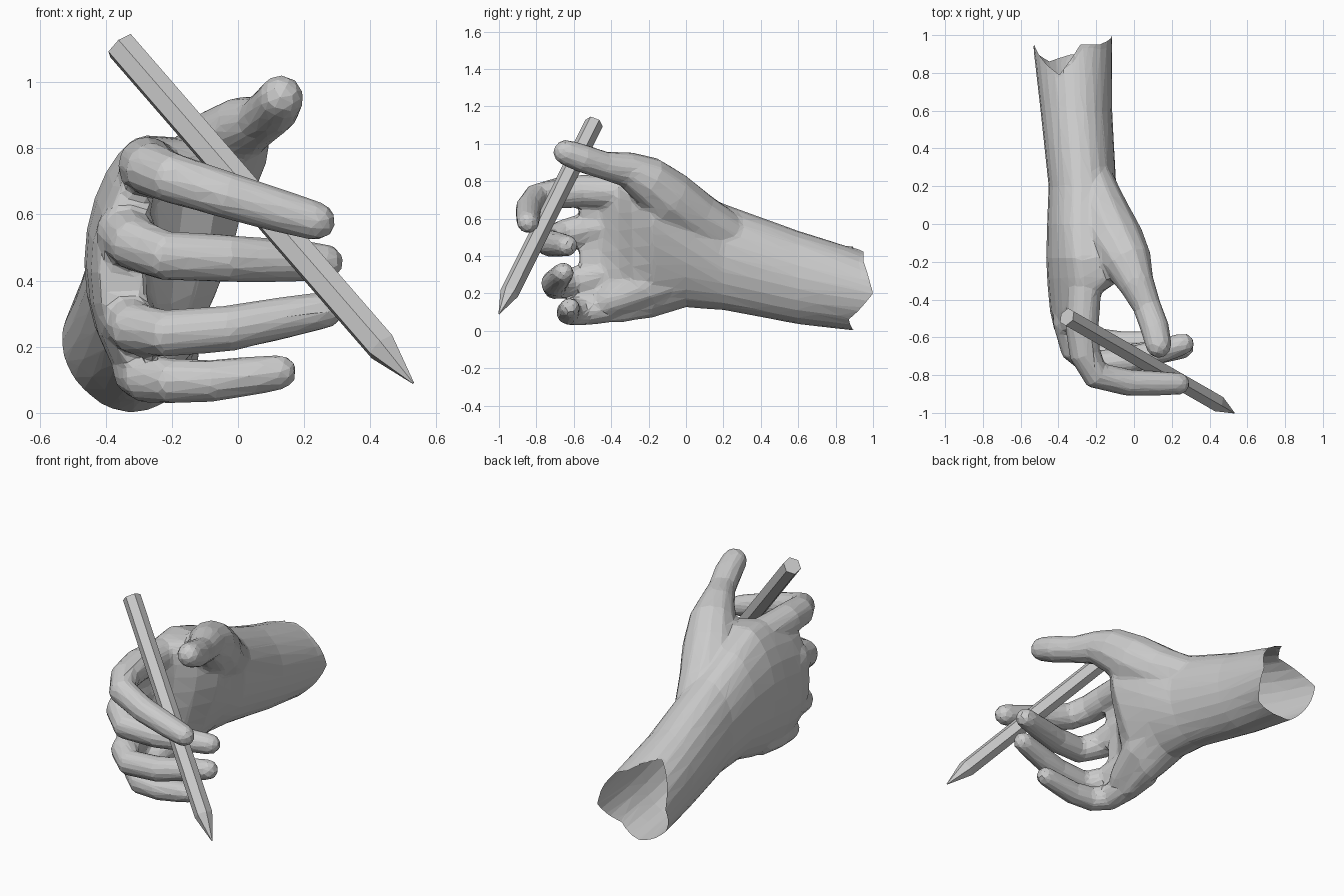
import bpy, bmesh, math
from mathutils import Vector

if "Cube" in bpy.data.objects:
    bpy.data.objects.remove(bpy.data.objects["Cube"])


def loft(bm, rings):
    """Skin a list of equal rings of points into a closed solid."""
    vs = [[bm.verts.new(p) for p in r] for r in rings]
    n = len(vs[0])
    faces = [bm.faces.new(vs[0]), bm.faces.new(vs[-1])]
    for a, b in zip(vs, vs[1:]):
        for i in range(n):
            j = (i + 1) % n
            faces.append(bm.faces.new((a[i], a[j], b[j], b[i])))
    bmesh.ops.recalc_face_normals(bm, faces=faces)


def tube(bm, pts, n=12, round_tip=True, turn=0.0, fat=1.0):
    """Tapering tube along (x, y, z, radius) points."""
    P = [Vector(p[:3]) for p in pts]
    R = [p[3] * fat for p in pts]
    if round_tip:
        d, e, r = (P[-1] - P[-2]).normalized(), P[-1], R[-1]
        for step, k in ((0.5, 0.87), (0.85, 0.53), (0.98, 0.2)):
            P.append(e + d * r * step)
            R.append(r * k)
    rings = []
    for i, p in enumerate(P):
        a, b = P[max(i - 1, 0)], P[min(i + 1, len(P) - 1)]
        t = ((p - a).normalized() + (b - p).normalized()).normalized()
        u = t.cross(Vector((0, 0, 1))).normalized()
        v = u.cross(t)
        angles = [turn + k * math.tau / n for k in range(n)]
        rings.append([p + R[i] * (u * math.cos(a) + v * math.sin(a)) for a in angles])
    loft(bm, rings)


def make(name, bm):
    me = bpy.data.meshes.new(name)
    bm.to_mesh(me)
    bm.free()
    ob = bpy.data.objects.new(name, me)
    bpy.context.collection.objects.link(ob)
    return ob


def baked(ob):
    """Mesh of the object with its modifiers applied."""
    dg = bpy.context.evaluated_depsgraph_get()
    return bpy.data.meshes.new_from_object(ob.evaluated_get(dg))


bm = bmesh.new()

# forearm, wrist and palm: y, cx, cz, rx, rz, bow of the back, thumb-side bulge
sections = [
    (1.10, -.325, .20, .21, .215, 0, 0), (.95, -.325, .21, .21, .215, 0, 0),
    (.60, -.305, .285, .19, .25, 0, 0), (.20, -.28, .395, .172, .285, 0, .02),
    (.00, -.285, .45, .165, .325, .01, .12), (-.18, -.280, .455, .13, .385, .055, .25),
    (-.29, -.275, .445, .11, .39, .075, .19), (-.36, -.275, .43, .10, .39, .08, .09),
    (-.46, -.275, .425, .085, .375, .085, .01), (-.57, -.26, .425, .07, .355, .09, 0)]
rings = []
for y, cx, cz, rx, rz, bow, bulge in sections:
    ring = []
    for k in range(24):
        a = k * math.tau / 24
        c, s = math.cos(a), math.sin(a)
        x = cx + rx * c - bow * (1 - s * s)
        if c > 0:
            x += bulge * c ** 0.6 * (0.7 + 0.55 * s)
        ring.append((x, y, cz + rz * s))
    rings.append(ring)
loft(bm, rings)

# thumb with its base
tube(bm, [(-.27, .36, .44, .10), (-.17, .06, .60, .145), (-.095, -.10, .715, .155),
          (-.03, -.21, .81, .13), (.015, -.32, .865, .095), (.07, -.44, .885, .075),
          (.11, -.55, .92, .077), (.13, -.64, .953, .070)])
# heel of the palm on the little-finger side
tube(bm, [(-.27, .2, .35, .10), (-.24, -.05, .29, .12), (-.24, -.2, .24, .12),
          (-.27, -.4, .16, .09)])

# four curled fingers
fingers = [
    [(-.26, -.30, .735, .088), (-.275, -.55, .748, .085), (-.26, -.69, .735, .080),
     (-.20, -.80, .71, .075), (-.03, -.84, .658, .069), (.13, -.845, .61, .064),
     (.235, -.845, .58, .058)],
    [(-.33, -.30, .56, .088), (-.34, -.52, .545, .088), (-.31, -.66, .51, .080),
     (-.22, -.74, .475, .073), (-.03, -.725, .467, .070), (.15, -.67, .46, .062),
     (.26, -.635, .455, .056)],
    [(-.335, -.28, .33, .088), (-.335, -.48, .29, .085), (-.31, -.62, .255, .077),
     (-.22, -.70, .24, .070), (-.03, -.705, .255, .068), (.15, -.675, .29, .061),
     (.26, -.655, .31, .055)],
    [(-.295, -.25, .15, .085), (-.295, -.42, .125, .080), (-.275, -.55, .103, .072),
     (-.205, -.615, .097, .067), (-.08, -.63, .097, .062), (.05, -.625, .113, .057),
     (.125, -.62, .123, .052)]]
for f in fingers:
    tube(bm, f, fat=1.04)

# fuse all the flesh into one skin
hand = make("hand", bm)
m = hand.modifiers.new("fuse", 'REMESH')
m.mode = 'VOXEL'
m.voxel_size = 0.012
m = hand.modifiers.new("soften", 'SMOOTH')
m.factor = 0.5
m.iterations = 8

# ragged open end of the forearm: (angle, y) around the arm
jag = [(0, 1.0), (50, .95), (80, .95), (105, .79), (165, .95), (230, .86),
       (270, .90), (315, .87), (360, 1.0)]


def limit(co):
    a = math.degrees(math.atan2(co.z - .2, co.x + .325)) % 360
    for (a0, y0), (a1, y1) in zip(jag, jag[1:]):
        if a <= a1:
            return y0 + (y1 - y0) * (a - a0) / (a1 - a0)
    return 1.0


skin = baked(hand)
hand.modifiers.clear()
bm = bmesh.new()
bm.from_mesh(skin)
bmesh.ops.delete(bm, geom=[v for v in bm.verts if v.co.y > limit(v.co)], context='VERTS')
for v in bm.verts:
    if v.is_boundary:
        v.co.y = limit(v.co)
bm.to_mesh(skin)
bm.free()
hand.data = skin

# coarse flat facets
m = hand.modifiers.new("facets", 'DECIMATE')
m.ratio = 0.035
hand.data = baked(hand)
hand.modifiers.clear()
hand.data.name = "hand"
for p in hand.data.polygons:
    p.use_smooth = False

# six-sided pencil with a sharpened point
bm = bmesh.new()
tube(bm, [(-.355, -.492, 1.11, .05), (.435, -.945, .20, .05), (.53, -1.0, .09, .003)],
     n=6, round_tip=False, turn=math.pi / 6)
make("pencil", bm)
